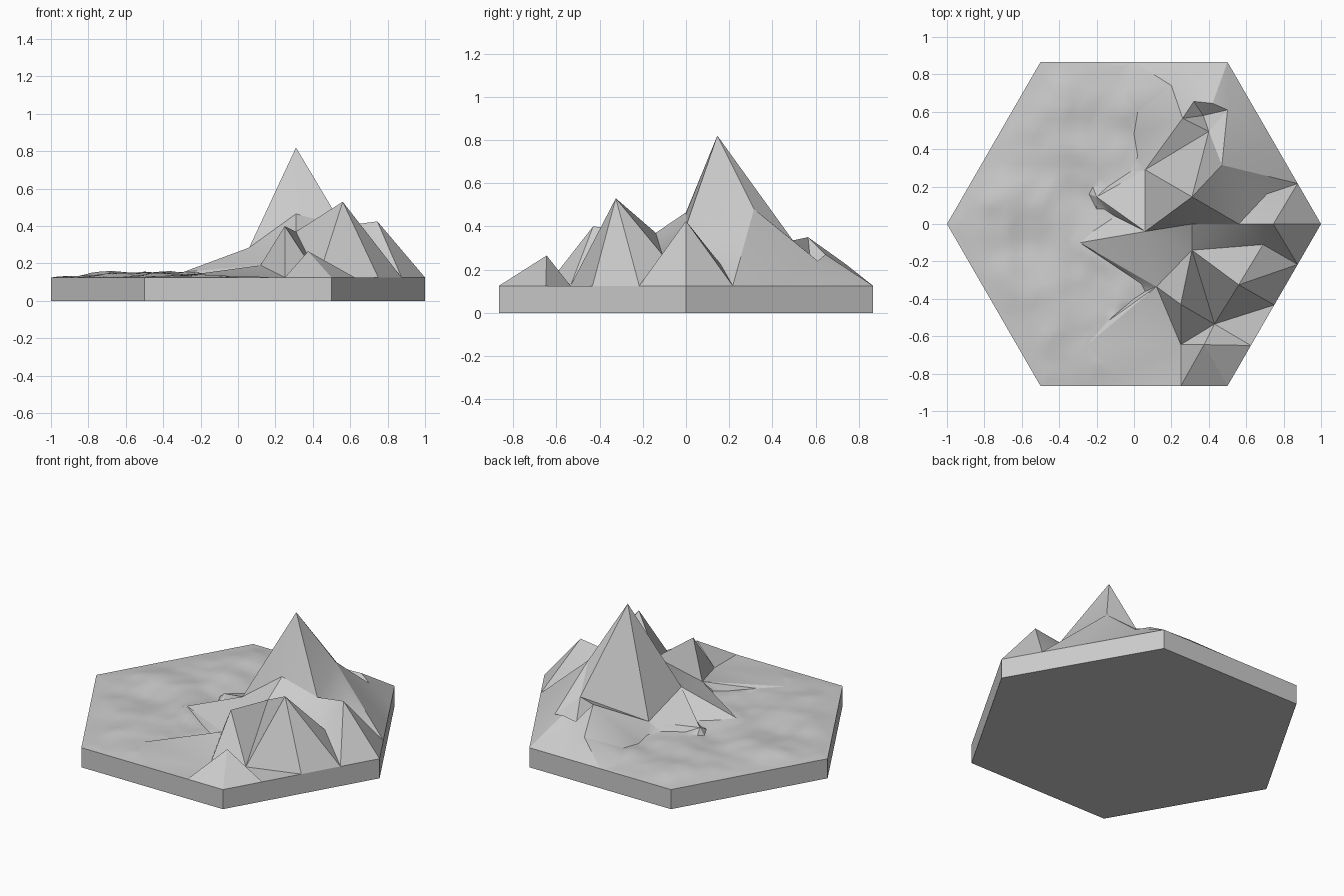
import bpy
import bmesh
import math
from mathutils import Vector, noise
from mathutils.geometry import delaunay_2d_cdt

if "Cube" in bpy.data.objects:
    bpy.data.objects.remove(bpy.data.objects["Cube"])

GROUND = 0.125
SIDE_STEPS = 4

# Named landmarks of the mountain side
points = {
    "summit": (.31, .145, .82),
    "col": (.31, 0, .465),
    "east_col": (.56, 0, .4),
    "west_saddle": (.06, -.04, .285),
    "west_foot": (.06, .29, .19),
    "shoulder": (.47, .315, .48),
    "north_spur": (.4, .495, .335),
    "notch": (.31, -.14, .37),
    "horn": (.56, -.325, .53),
    "crag": (.25, -.43, .4),
    "crag_foot": (.25, -.645, GROUND),
    "gully": (.43, -.535, GROUND),
    "hollow": (.12, -.335, .19),
    "knoll": (.375, -.645, .265),
    "ledge": (.69, -.11, .27),
    "east_peak": (.745, 0, .425),
    "lip": (.71, .16, .225),
    "north_peak": (.26, .565, .35),
    "north_knob": (.32, .655, .26),
    "pit": (.37, .58, .2),
    "pit_rim": (.42, .645, .27),
    "north_bank": (.5, .61, .24),
    "north_ridge": (.2, .74, .225),
    "north_foot": (.02, .6, .15),
    "west_tip": (-.29, -.1, .155),
    "west_spit": (-.2, .145, .165),
    "south_tip": (-.25, -.645, .14),
}

# Ridge and valley lines joining the landmarks
ridges = [
    "summit col notch horn rim22",
    "summit east_col col west_saddle summit",
    "summit shoulder north_spur summit west_foot west_saddle",
    "west_saddle west_tip hollow notch crag hollow south_tip crag_foot",
    "notch gully horn rim23 ledge horn",
    "crag gully rim22",
    "crag crag_foot knoll rim21 gully",
    "crag_foot rim19 knoll rim20",
    "east_col ledge east_peak east_col lip rim1 east_peak rim0",
    "ledge notch",
    "east_peak rim23",
    "west_saddle west_spit west_foot north_spur",
    "shoulder lip",
    "shoulder rim1",
    "north_spur north_peak north_knob pit_rim north_bank north_spur",
    "pit north_spur",
    "pit north_peak",
    "pit pit_rim",
    "north_knob rim5 north_ridge north_peak",
    "pit_rim rim5",
    "north_bank shoulder",
    "north_ridge rim6",
]

# Hexagonal rim, kept level
corners = [Vector((math.cos(k * math.pi / 3), math.sin(k * math.pi / 3), 0)) for k in range(6)]
rim_names = []
for k, corner in enumerate(corners):
    for step in range(SIDE_STEPS):
        p = corner.lerp(corners[(k + 1) % 6], step / SIDE_STEPS)
        rim_names.append(f"rim{len(rim_names)}")
        points[rim_names[-1]] = (p.x, p.y, GROUND)

# Line where the plain meets the mountains, from south to north
foot = [(-.9, .12), (-.645, -.25), (-.335, .12), (-.1, -.29), (.03, -.05),
        (.145, -.2), (.29, .06), (.6, .02), (.9, 0)]


def foot_x(y):
    for (y0, x0), (y1, x1) in zip(foot, foot[1:]):
        if y0 <= y <= y1:
            return x0 + (x1 - x0) * (y - y0) / (y1 - y0)
    return 0


def edge_distance(x, y):
    apothem = math.sqrt(3) / 2
    angles = [math.radians(30 + 60 * k) for k in range(6)]
    return apothem - max(x * math.cos(a) + y * math.sin(a) for a in angles)


def plain_height(x, y):
    swell = noise.noise(Vector((x * 4, y * 4, 1))) * .022
    ripple = noise.noise(Vector((x * 11, y * 9, 5))) * .009
    fade = min(1, edge_distance(x, y) / .15)
    return GROUND + fade * (.017 + swell + ripple)


# Rolling plain as a staggered grid of points
STEP = .04
for row in range(-21, 22):
    y = row * STEP
    for column in range(-25, 6):
        x = (column + .5 * (row % 2)) * STEP
        near = min(math.hypot(x - p[0], y - p[1]) for n, p in points.items() if not n.startswith("plain"))
        if x < foot_x(y) - .03 and edge_distance(x, y) > .02 and near > .03:
            points[f"plain{row}_{column}"] = (x, y, plain_height(x, y))

# Triangulate every point along the ridge lines
names = list(points)
index = {name: i for i, name in enumerate(names)}
edges = []
for chain in ridges:
    stops = chain.split()
    edges += [(index[a], index[b]) for a, b in zip(stops, stops[1:])]
flat = [Vector(points[n][:2]) for n in names]
verts, _, faces, sources, _, _ = delaunay_2d_cdt(
    flat, edges, [[index[n] for n in rim_names]], 1, 1e-5)

bm = bmesh.new()
for co, source in zip(verts, sources):
    z = points[names[source[0]]][2] if source else plain_height(co.x, co.y)
    bm.verts.new((co.x, co.y, z))
bm.verts.ensure_lookup_table()
for face in faces:
    bm.faces.new([bm.verts[i] for i in face])

# Walls and underside of the tile
boundary = [e for e in bm.edges if e.is_boundary]
walls = bmesh.ops.extrude_edge_only(bm, edges=boundary)["geom"]
for v in walls:
    if isinstance(v, bmesh.types.BMVert):
        v.co.z = 0
bmesh.ops.holes_fill(bm, edges=[e for e in bm.edges if e.is_boundary], sides=0)
bmesh.ops.recalc_face_normals(bm, faces=bm.faces)

mesh = bpy.data.meshes.new("terrain_tile")
bm.to_mesh(mesh)
bm.free()
tile = bpy.data.objects.new("terrain_tile", mesh)
bpy.context.collection.objects.link(tile)

# Plain stone grey
stone = bpy.data.materials.new("stone_grey")
stone.use_nodes = True
grey = (.6, .6, .6, 1)
stone.diffuse_color = grey
stone.node_tree.nodes["Principled BSDF"].inputs["Base Color"].default_value = grey
mesh.materials.append(stone)

bpy.context.view_layer.objects.active = tile
tile.select_set(True)
bpy.ops.object.shade_smooth_by_angle(angle=math.radians(25))
